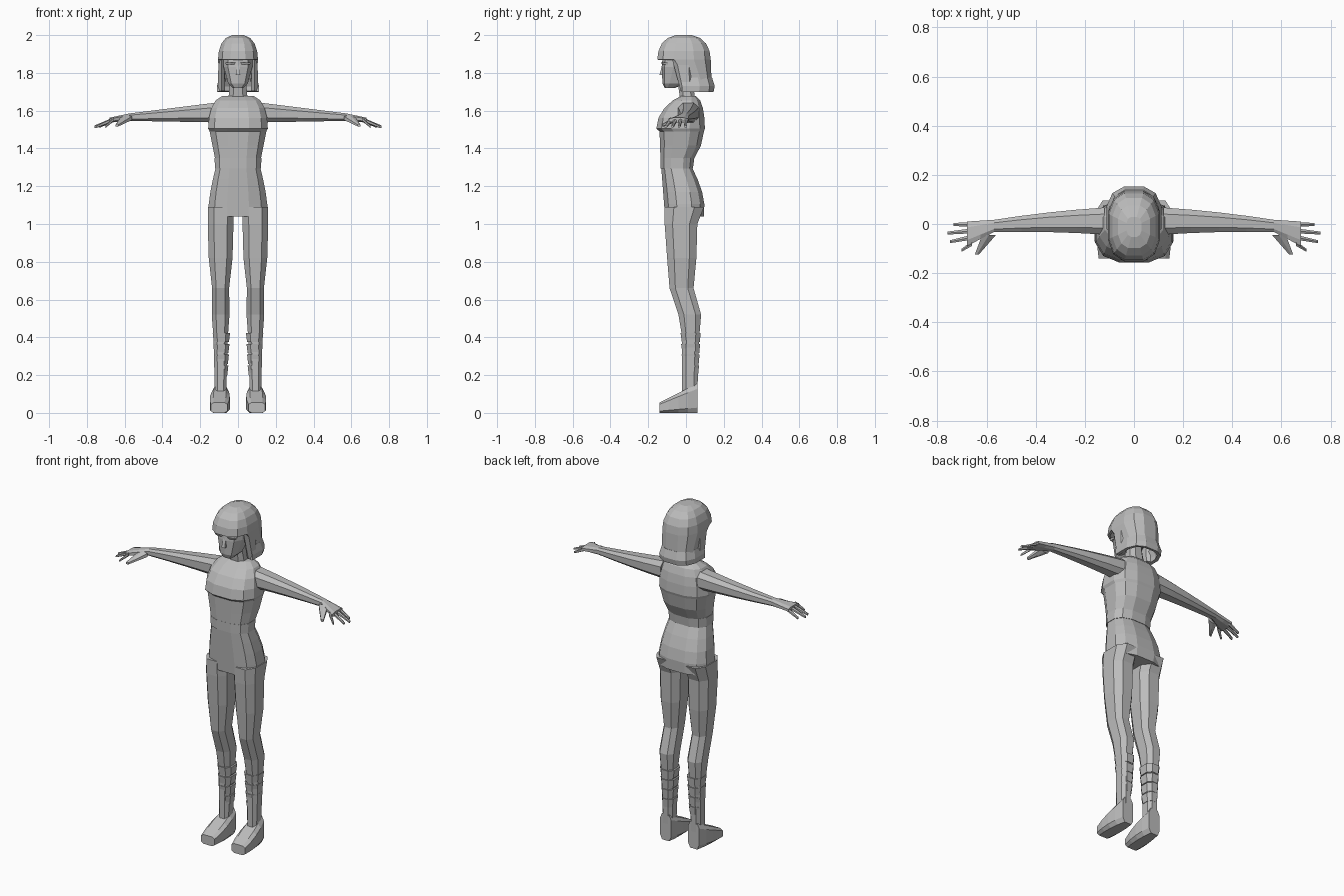
import bpy, bmesh, math
from math import sin, cos, pi

default_cube = bpy.data.objects.get("Cube")
if default_cube:
    bpy.data.objects.remove(default_cube)

color = (.5, .5, .5, 1)
grey = bpy.data.materials.new("plain grey")
grey.use_nodes = True
grey.diffuse_color = color
grey.node_tree.nodes["Principled BSDF"].inputs["Base Color"].default_value = color


def rounded(value, power):
    """Push a sine or cosine outward so that a cross-section becomes boxier."""
    return math.copysign(abs(value) ** power, value)


def outline(sides, power):
    """Unit cross-section with flat faces toward front, back and sides."""
    reach = cos(pi / sides) ** power
    angles = [pi * (2 * i + 1) / sides for i in range(sides)]
    return [(rounded(cos(a), power) / reach, rounded(sin(a), power) / reach) for a in angles]


def loft(name, axis, sections, sides=8, power=.75, caps=(0, -1),
         mirror=False, open_front=None, thickness=0):
    """Skin rings along an axis; a section is (position, centre u, half u, centre v, half v)."""
    bm = bmesh.new()
    rings = []
    for w, u, half_u, v, half_v in sections:
        ring = []
        for s, t in outline(sides, power):
            a, b = u + s * half_u, v + t * half_v
            place = {"x": (w, a, b), "y": (a, w, b), "z": (a, b, w)}[axis]
            ring.append(bm.verts.new(place))
        rings.append(ring)
    for low, high in zip(rings, rings[1:]):
        for i in range(sides):
            bm.faces.new((low[i - 1], low[i], high[i], high[i - 1]))
    for end in caps:
        bm.faces.new(rings[end])
    bmesh.ops.recalc_face_normals(bm, faces=bm.faces)
    if open_front:
        gone = [face for face in bm.faces if open_front(face.calc_center_median())]
        bmesh.ops.delete(bm, geom=gone, context="FACES")
    mesh = bpy.data.meshes.new(name)
    bm.to_mesh(mesh)
    bm.free()
    mesh.materials.append(grey)
    part = bpy.data.objects.new(name, mesh)
    bpy.context.collection.objects.link(part)
    if thickness:
        shell = part.modifiers.new("thickness", "SOLIDIFY")
        shell.thickness = thickness
        shell.offset = -1
    if mirror:
        part.modifiers.new("mirror", "MIRROR")


def upright(name, rows, x=0, **options):
    """Vertical part; each row is (height, half width, front, back)."""
    sections = [(z, x, half, (front + back) / 2, (back - front) / 2)
                for z, half, front, back in rows]
    loft(name, "z", sections, mirror=x > 0, **options)


def steps(count):
    """Even parameters from zero to one."""
    return [i / count for i in range(count + 1)]


# Shirt: the ribs swell up to the bust, then the shoulders round in to the neck
ribs = [(1.34 + .15 * t, .12 + .03 * t, -.135 - .005 * t, .04 + .055 * sin(t * pi / 2))
        for t in steps(2)]
shoulders = []
for t in steps(4):
    turn = cos(t * 1.3)
    shoulders.append((1.505 + .18 * sin(t * 1.3), .158 * turn ** .5,
                      -.157 * turn ** 1.4, .1 * turn ** .5))
upright("shirt", ribs + shoulders, sides=12)

# Belt and hips
upright("belt", [(1.295, .122, -.135, .037), (1.35, .124, -.136, .044)], sides=12)
hips = [(1.3 - .26 * t, .118 + .04 * sin(t * pi / 2), -.131 + .02 * t,
         .032 + .066 * sin(t * pi * .6)) for t in steps(4)]
upright("hips", hips, sides=12)

# Legs: ankle, calf, knee, thigh and seat
upright("leg", [(.1, .03, -.02, .06), (.4, .038, -.02, .07), (.52, .047, -.04, .08),
                (.66, .045, -.087, .04), (.82, .063, -.1, .055), (1, .068, -.113, .06),
                (1.09, .068, -.115, .096)], x=.092)

# Boots: stacked bands that flare upward, and a wedge foot
for i in range(4):
    z, grow = .2 + i * .058, i * .003
    upright(f"boot_band_{i + 1}", [(z, .031 + grow, -.013 - grow, .064 + grow),
                                   (z + .05, .037 + grow, -.02 - grow, .069 + grow)], x=.088)
foot = []
for t in steps(4):
    height = .055 + .1 * t
    width = .044 + .05 * t * (1 - t) - .008 * t
    foot.append((-.14 + .2 * t, .1 - .008 * t, width, height / 2, height / 2))
loft("foot", "y", foot, power=.5, mirror=True)

# Arms and palms taper toward the wrist, then spread
arm = [(.12 + .45 * t, .012 - .02 * t * t, .055 - .03 * t,
        1.59 - .024 * t, .052 - .032 * t) for t in steps(4)]
palm = [(.57 + .11 * t, -.008 - .032 * t, .025 + .025 * t,
         1.566 - .016 * t, .02 - .007 * t) for t in steps(2)]
loft("arm", "x", arm + palm[1:], mirror=True)

# Fingers fan out and droop
for i, finger in enumerate(("little", "ring", "middle", "index")):
    tip = .76 - .018 * (i - 1.2) ** 2
    sections = []
    for t in steps(2):
        slim = .01 - .004 * t
        sections.append((.66 + (tip - .66) * t, -.002 - i * (.026 + .009 * t), slim,
                         1.553 - .038 * t, slim))
    loft(finger + "_finger", "x", sections, sides=6, mirror=True)
thumb = [(-.045 - .08 * t, .59 + .05 * t, .028 - .02 * t, 1.56 - .038 * t, .015 - .008 * t)
         for t in steps(2)]
loft("thumb", "y", thumb, sides=6, mirror=True)

# Neck and face
upright("neck", [(1.65, .052, -.03, .05), (1.8, .038, -.05, .03)])
upright("face", [(1.72, .028, -.112, -.06), (1.745, .052, -.122, 0),
                 (1.83, .076, -.125, .08), (1.93, .075, -.115, .09)], sides=10)
upright("nose", [(1.79, .012, -.14, -.1), (1.85, .006, -.124, -.1)], sides=4)
upright("eyebrow", [(1.845, .024, -.126, -.09), (1.856, .027, -.13, -.09)], x=.04, sides=6)

# Bobbed hair: a domed crown over an open front, with a flared rim and side locks
hair = [(1.765, .098, -.05, .135)]
for t in steps(4):
    shrink = cos(t * 1.4) ** .7
    hair.append((1.87 + .132 * sin(t * 1.4), .106 * shrink,
                 -.012 - .14 * shrink, -.012 + .143 * shrink))
upright("hair", hair, sides=12, caps=(-1,), thickness=.014,
        open_front=lambda c: c.z < 1.87 and c.y < -.045)
upright("hair_rim", [(1.7, .11, -.1, .146), (1.73, .111, -.1, .152), (1.775, .1, -.1, .138)],
        sides=12, caps=(), thickness=.02, open_front=lambda c: c.y < -.03)
upright("side_lock", [(1.705, .019, -.025, .03), (1.88, .015, -.07, .03)], x=.088, sides=6)
